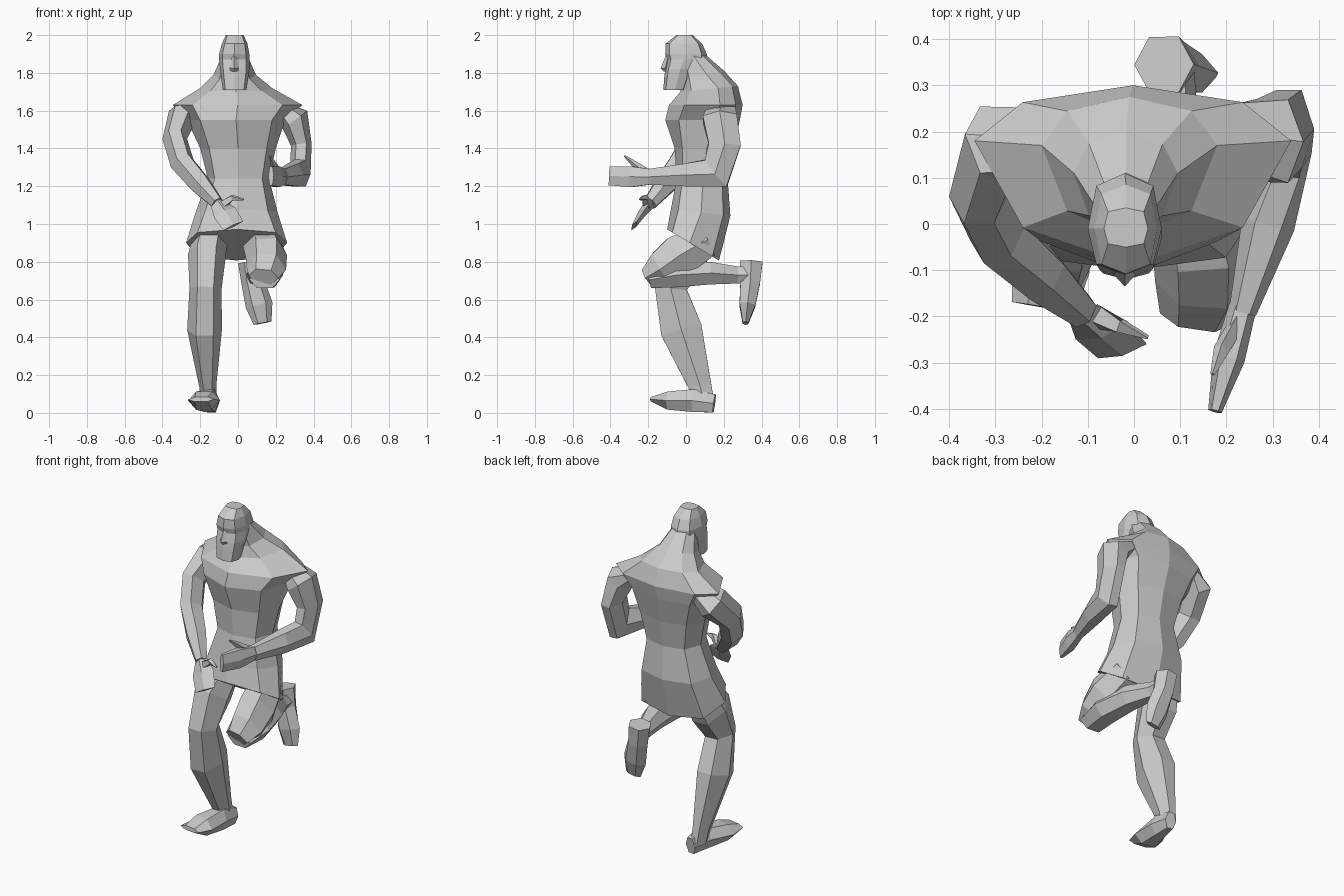
import bpy, bmesh, math
from mathutils import Vector


def loft(name, rings):
    """Skin a list of equal-sized vertex rings and cap both ends."""
    n = len(rings[0])
    verts = [v for r in rings for v in r]
    faces = [(k * n + i, k * n + (i + 1) % n, (k + 1) * n + (i + 1) % n, (k + 1) * n + i)
             for k in range(len(rings) - 1) for i in range(n)]
    faces += [tuple(reversed(range(n))), tuple(range(len(verts) - n, len(verts)))]
    me = bpy.data.meshes.new(name)
    me.from_pydata(verts, [], faces)
    bm = bmesh.new()
    bm.from_mesh(me)
    bmesh.ops.recalc_face_normals(bm, faces=bm.faces)
    bm.to_mesh(me)
    bm.free()
    ob = bpy.data.objects.new(name, me)
    bpy.context.collection.objects.link(ob)
    return ob


def limb(name, path, n=6):
    """Path stations: x, y, z, half width sideways, half thickness."""
    pts = [Vector(p[:3]) for p in path]
    rings = []
    for k, p in enumerate(path):
        a = (pts[k] - pts[k - 1]).normalized() if k else Vector()
        b = (pts[k + 1] - pts[k]).normalized() if k + 1 < len(pts) else Vector()
        t = (a + b).normalized()
        side = (Vector((1, 0, 0)) - t * t.x).normalized()
        up = side.cross(t)
        angs = [2 * math.pi * i / n for i in range(n)]
        top = max(math.sin(w) for w in angs)
        rings.append([pts[k] + side * p[3] * math.cos(w) + up * p[4] * math.sin(w) / top
                      for w in angs])
    return loft(name, rings)


def stack(name, levels, n=8):
    """Levels: z, left x, right x, front y, widest y, back y, tilt, roundness."""
    rings = []
    for z, x0, x1, y0, ym, y1, tilt, power in levels:
        ring = []
        for i in range(n):
            w = 2 * math.pi * i / n
            c, s = math.cos(w), math.sin(w)
            c, s = (math.copysign(abs(v) ** power, v) if abs(v) > 1e-6 else 0 for v in (c, s))
            y = ym + s * ((y1 - ym) if s > 0 else (ym - y0))
            ring.append(Vector(((x0 + x1) / 2 + c * (x1 - x0) / 2, y, z + tilt * (y - ym))))
        rings.append(ring)
    return loft(name, rings)


# Torso with flared tunic hem, rising into the sloped shoulders and neck
stack("torso", [
    (0.90, -.275, .26, -.10, .02, .175, -.6, .75),
    (1.06, -.225, .21, -.08, .08, .235, -.10, .8),
    (1.24, -.16, .165, -.05, .09, .22, 0, .75),
    (1.40, -.20, .20, -.06, .11, .25, 0, .8),
    (1.55, -.27, .25, -.11, .16, .285, 0, .9),
    (1.63, -.345, .34, -.09, .18, .30, 0, 1.05),
    (1.72, -.20, .18, -.03, .17, .275, .1, 1),
    (1.79, -.13, .095, -.02, .11, .20, .25, 1),
    (1.89, -.085, .05, -.03, .04, .11, 0, 1)])

# Head with long squared beard
stack("head", [
    (1.71, -.08, .045, -.12, -.06, -.005, 0, .7),
    (1.78, -.09, .055, -.115, -.04, .02, 0, .7),
    (1.82, -.095, .06, -.11, -.03, .07, 0, .7),
    (1.87, -.10, .06, -.10, -.01, .11, 0, .75),
    (1.90, -.10, .06, -.11, -.01, .11, 0, .75),
    (1.955, -.085, .05, -.108, -.01, .085, 0, .7),
    (2.00, -.065, .03, -.05, -.01, .035, 0, .6)])
limb("nose", [(-.02, -.095, 1.89, .012, .012), (-.02, -.11, 1.825, .024, .025),
              (-.02, -.105, 1.81, .02, .012)], 4)

# Arms, turning out of the sloped shoulders
limb("left_arm", [
    (-.22, .18, 1.615, .04, .07), (-.30, .17, 1.56, .08, .085),
    (-.335, .06, 1.45, .065, .075), (-.295, -.02, 1.32, .065, .07),
    (-.20, -.11, 1.21, .06, .055), (-.11, -.19, 1.11, .035, .035)])
limb("right_arm", [
    (.22, .19, 1.615, .04, .07), (.30, .18, 1.555, .08, .09),
    (.335, .205, 1.42, .055, .085), (.33, .16, 1.27, .055, .09),
    (.29, .0, 1.26, .058, .06), (.235, -.19, 1.25, .03, .042)])

# Hands: flat palms with pointed thumbs
limb("left_hand", [(-.115, -.185, 1.115, .035, .03), (-.07, -.23, 1.06, .065, .022),
                   (-.025, -.275, .99, .06, .012)], 4)
limb("right_hand", [(.235, -.18, 1.25, .03, .04), (.205, -.29, 1.25, .035, .055),
                    (.175, -.405, 1.255, .015, .05)])
limb("left_thumb", [(-.08, -.20, 1.10, .025, .03), (-.03, -.22, 1.14, .018, .018),
                    (.03, -.245, 1.13, .005, .005)], 4)
limb("right_thumb", [(.225, -.21, 1.27, .018, .025), (.19, -.27, 1.315, .018, .018),
                     (.17, -.325, 1.36, .005, .005)], 4)

# Standing leg and foot
limb("left_leg", [
    (-.14, .08, .96, .09, .085), (-.165, .0, .83, .1, .115),
    (-.172, -.08, .66, .085, .085), (-.177, -.025, .44, .092, .11),
    (-.16, .075, .14, .045, .06), (-.155, .095, .05, .04, .055)])
limb("left_foot", [
    (-.135, .15, .05, .035, .048), (-.15, .04, .065, .055, .06),
    (-.18, -.09, .065, .085, .048), (-.195, -.18, .072, .07, .012)])

# Raised leg: thigh forward, shin folded back, foot hanging
limb("right_thigh", [
    (.12, .10, .91, .10, .09), (.15, -.04, .83, .11, .11),
    (.15, -.13, .765, .105, .09), (.135, -.205, .72, .08, .045)])
limb("right_shin", [
    (.14, -.19, .705, .08, .045), (.15, -.05, .73, .09, .065),
    (.125, .12, .74, .075, .06), (.09, .27, .73, .045, .045),
    (.085, .34, .73, .045, .045)])
limb("right_foot", [
    (.065, .345, .80, .065, .06), (.08, .34, .69, .062, .052),
    (.112, .325, .57, .072, .042), (.13, .315, .475, .048, .015)])
